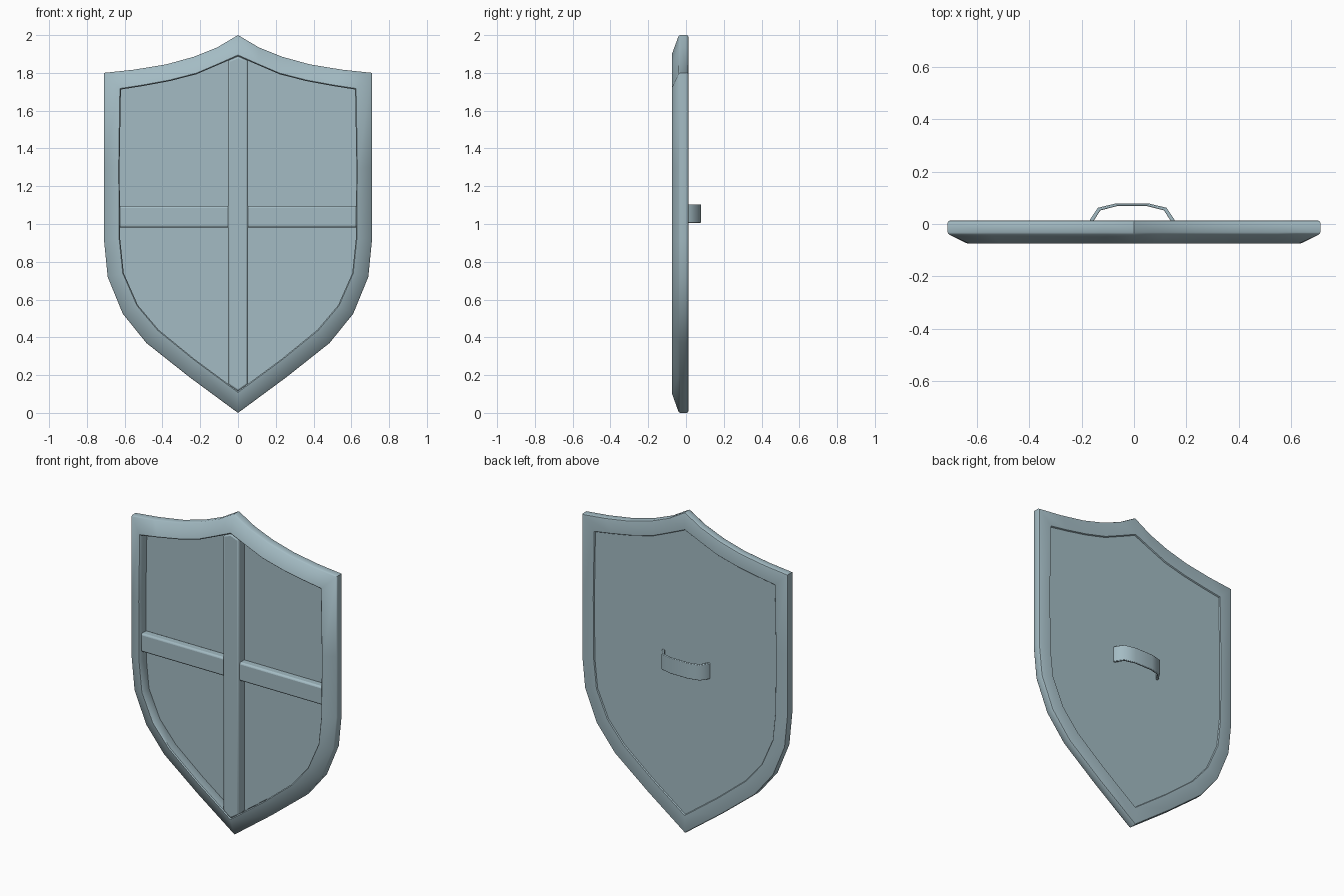
import bpy, bmesh, math

if "Cube" in bpy.data.objects:
    bpy.data.objects.remove(bpy.data.objects["Cube"])

# Blue-grey metal shared by all parts
METAL = bpy.data.materials.new("blue_grey")
METAL.diffuse_color = (0.37, 0.50, 0.55, 1)
METAL.use_nodes = True
METAL.node_tree.nodes["Principled BSDF"].inputs["Base Color"].default_value = METAL.diffuse_color

# Right half of the shield outline (outer, inner), from top tip to bottom tip
HALF = [((0, 2.0), (0, 1.888)), ((0.11, 1.935), (0.11, 1.84)),
        ((0.235, 1.885), (0.22, 1.793)), ((0.38, 1.845), (0.36, 1.757)),
        ((0.55, 1.817), (0.50, 1.731)), ((0.71, 1.80), (0.62, 1.712)),
        ((0.71, 1.30), (0.627, 1.30)), ((0.71, 0.92), (0.624, 0.92)),
        ((0.69, 0.72), (0.605, 0.74)), ((0.61, 0.525), (0.53, 0.57)),
        ((0.485, 0.37), (0.42, 0.44)), ((0.255, 0.188), (0.23, 0.285)),
        ((0, 0), (0, 0.115))]


def mirror(p):
    return tuple((-x, z) for x, z in p)


OUTLINE = HALF + [mirror(p) for p in HALF[-2:0:-1]]


def ring(t):
    """Outline blended from outer (t=0) to inner (t=1)."""
    return [(a[0] + (b[0] - a[0]) * t, a[1] + (b[1] - a[1]) * t) for a, b in OUTLINE]


def finish(name, bm, bevel=0, segments=2, smooth=32):
    bmesh.ops.recalc_face_normals(bm, faces=bm.faces)
    me = bpy.data.meshes.new(name)
    bm.to_mesh(me)
    bm.free()
    me.materials.append(METAL)
    ob = bpy.data.objects.new(name, me)
    bpy.context.collection.objects.link(ob)
    if bevel:
        mod = ob.modifiers.new("Bevel", 'BEVEL')
        mod.width, mod.segments = bevel, segments
        mod.limit_method, mod.angle_limit = 'ANGLE', math.radians(50)
    bpy.ops.object.select_all(action='DESELECT')
    ob.select_set(True)
    bpy.context.view_layer.objects.active = ob
    bpy.ops.object.shade_smooth_by_angle(angle=math.radians(smooth))
    return ob


def prism(name, pts, y0, y1, bevel=0):
    """Extrude an x-z polygon from y0 to y1."""
    bm = bmesh.new()
    rows = [[bm.verts.new((x, y, z)) for x, z in pts] for y in (y0, y1)]
    for r in rows:
        bm.faces.new(r)
    n = len(pts)
    for i in range(n):
        j = (i + 1) % n
        bm.faces.new((rows[0][i], rows[0][j], rows[1][j], rows[1][i]))
    return finish(name, bm, bevel)


# Raised rim: cross-section (blend, y) swept round the outline
SECTION = [(0.10, 0.0135), (0.03, 0.011), (0, 0.005), (0, -0.032), (0.055, -0.040),
           (0.86, -0.073), (0.94, -0.075), (1, -0.069), (1, 0.009), (0.96, 0.0135)]
bm = bmesh.new()
rows = [[bm.verts.new((x, y, z)) for x, z in ring(t)] for t, y in SECTION]
n = len(OUTLINE)
for k, row in enumerate(rows):
    nxt = rows[(k + 1) % len(rows)]
    for i in range(n):
        j = (i + 1) % n
        bm.faces.new((row[i], row[j], nxt[j], nxt[i]))
finish("rim", bm, smooth=42)

# Recessed panel inside the rim
prism("panel", ring(0.9), -0.012, 0.006)

# Cross bars on the front
w = 0.054
prism("vertical_bar", [(0, 1.888), (w, 1.866), (w, 0.15), (0, 0.112), (-w, 0.15), (-w, 1.866)],
      -0.0735, -0.005, 0.011)
prism("horizontal_bar", [(-0.632, 1.096), (0.632, 1.096), (0.632, 0.981), (-0.632, 0.981)],
      -0.061, -0.005, 0.011)

# Strap handle on the back: bent flat strip
OUTER = [(-0.172, 0.001), (-0.168, 0.017), (-0.138, 0.062), (-0.067, 0.079),
         (0.053, 0.079), (0.124, 0.062), (0.154, 0.017), (0.158, 0.001)]
INNER = [(-0.157, 0.001), (-0.154, 0.012), (-0.128, 0.052), (-0.065, 0.068),
         (0.051, 0.068), (0.114, 0.052), (0.140, 0.012), (0.143, 0.001)]
bm = bmesh.new()
loops = [[bm.verts.new((x, y, z)) for x, y in pts]
         for pts, z in ((OUTER, 1.006), (OUTER, 1.104), (INNER, 1.104), (INNER, 1.006))]
for a in range(4):
    la, lb = loops[a], loops[(a + 1) % 4]
    for i in range(len(OUTER) - 1):
        bm.faces.new((la[i], la[i + 1], lb[i + 1], lb[i]))
for e in (0, -1):
    bm.faces.new([l[e] for l in loops])
finish("handle", bm, 0.003, 2, 50)
